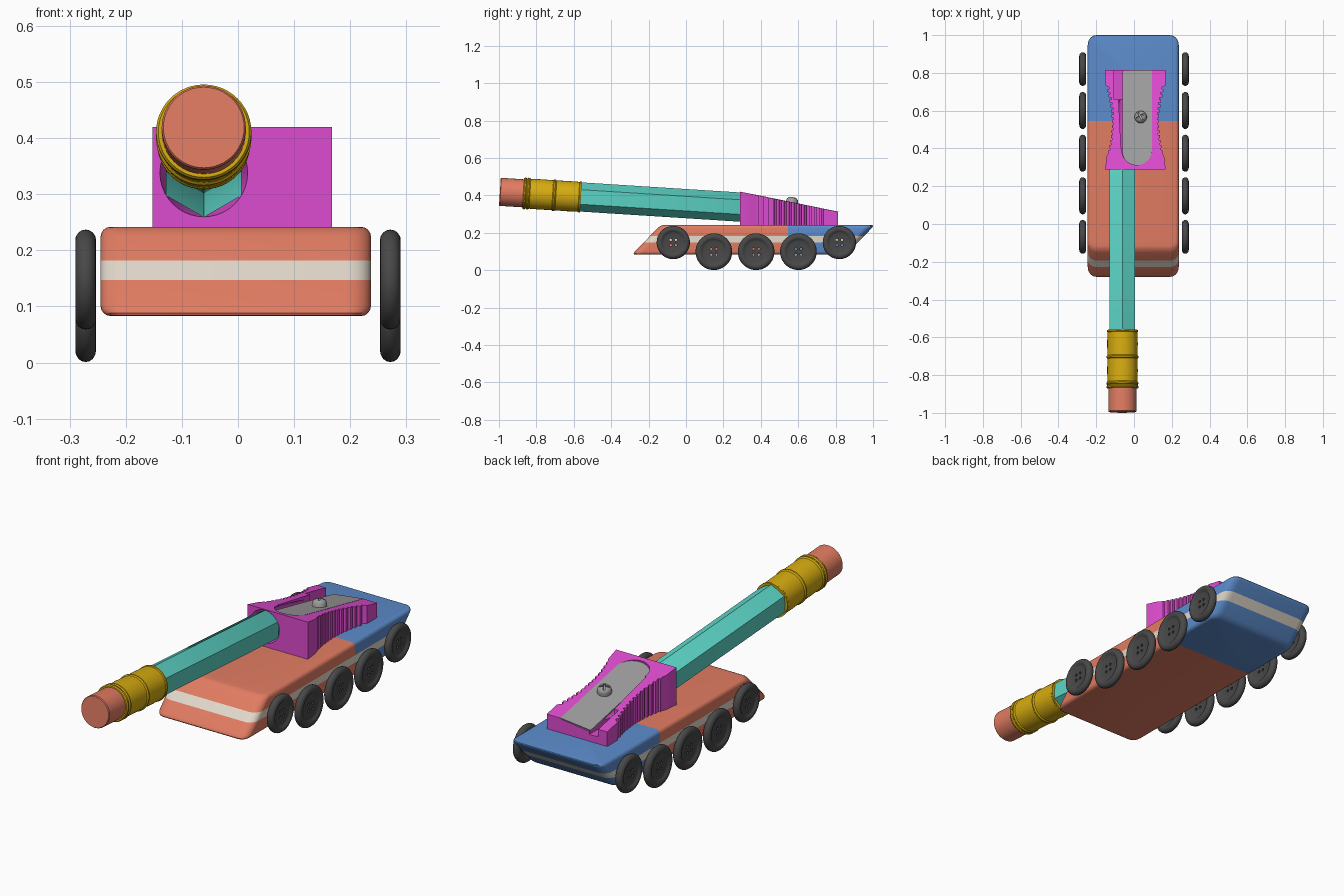
import bpy, bmesh, math
from mathutils import Matrix, Vector

if "Cube" in bpy.data.objects:
    bpy.data.objects.remove(bpy.data.objects["Cube"])

T, R = Matrix.Translation, Matrix.Rotation


def material(name, r, g, b):
    lin = lambda c: (c / 255 / 12.92) if c < 11 else ((c / 255 + 0.055) / 1.055) ** 2.4
    m = bpy.data.materials.new(name)
    m.diffuse_color = (lin(r), lin(g), lin(b), 1)
    m.use_nodes = True
    m.node_tree.nodes["Principled BSDF"].inputs["Base Color"].default_value = m.diffuse_color
    return m


ORANGE = material("coral rubber", 226, 124, 98)
BLUE = material("blue rubber", 92, 140, 204)
CREAM = material("cream stripe", 226, 217, 203)
TEAL = material("teal paint", 92, 212, 198)
GOLD = material("gold metal", 214, 172, 16)
PINK = material("magenta plastic", 222, 76, 208)
STEEL = material("grey steel", 158, 158, 158)
DARK = material("charcoal plastic", 72, 72, 72)


def finish(name, bm, mats, matrix=Matrix()):
    bmesh.ops.recalc_face_normals(bm, faces=bm.faces)
    me = bpy.data.meshes.new(name)
    bm.to_mesh(me)
    bm.free()
    for m in mats:
        me.materials.append(m)
    ob = bpy.data.objects.new(name, me)
    ob.matrix_world = matrix
    bpy.context.collection.objects.link(ob)
    return ob


def lathe(name, profile, mat, matrix=Matrix(), steps=48, phase=0.0):
    """Spin (radius, height) points about local Z."""
    bm = bmesh.new()
    rings = []
    for r, h in profile:
        ring = []
        for i in range(steps):
            a = phase + math.tau * i / steps
            ring.append(bm.verts.new((r * math.cos(a), r * math.sin(a), h)))
        rings.append(ring)
    for a, b in zip(rings, rings[1:]):
        for i in range(steps):
            j = (i + 1) % steps
            bm.faces.new((a[i], a[j], b[j], b[i]))
    bmesh.ops.remove_doubles(bm, verts=bm.verts, dist=1e-5)
    return finish(name, bm, [mat] if mat else [], matrix)


def prism(name, pts, z0, z1, mat, matrix=Matrix()):
    """Extrude an outline from z0 to z1; z1 may be a function of y."""
    top = z1 if callable(z1) else lambda y: z1
    bm = bmesh.new()
    lo = [bm.verts.new((x, y, z0)) for x, y in pts]
    hi = [bm.verts.new((x, y, top(y))) for x, y in pts]
    bm.faces.new(lo)
    bm.faces.new(hi)
    for i in range(len(pts)):
        j = (i + 1) % len(pts)
        bm.faces.new((lo[i], lo[j], hi[j], hi[i]))
    return finish(name, bm, [mat] if mat else [], matrix)


def rect(x0, x1, y0, y1):
    return [(x0, y0), (x1, y0), (x1, y1), (x0, y1)]


def cut(ob, cutters):
    """Subtract the cutters, bake the result and remove them."""
    for c in cutters:
        c.hide_render = True
        mod = ob.modifiers.new("cut", 'BOOLEAN')
        mod.operation, mod.solver, mod.object = 'DIFFERENCE', 'EXACT', c
    bpy.context.view_layer.update()
    dg = bpy.context.evaluated_depsgraph_get()
    me = bpy.data.meshes.new_from_object(ob.evaluated_get(dg))
    ob.modifiers.clear()
    ob.data = me
    for c in cutters:
        bpy.data.objects.remove(c)


# Eraser body: bevelled block, sheared to slanted ends, cut for stripe and colour split
Z0, Z1, SHEAR = 0.083, 0.242, 0.155
bm = bmesh.new()
bmesh.ops.create_cube(bm, size=1)
for v in bm.verts:
    v.co = Vector((v.co.x * 0.482 - 0.004, v.co.y * 1.145 + 0.2825, v.co.z * (Z1 - Z0) + (Z0 + Z1) / 2))
upright = [e for e in bm.edges if abs(e.verts[0].co.z - e.verts[1].co.z) > 0.1]
bmesh.ops.bevel(bm, geom=upright, offset=0.045, segments=6, profile=0.5, affect='EDGES')
rims = [e for e in bm.edges if abs(e.verts[0].co.z - e.verts[1].co.z) < 1e-4]
bmesh.ops.bevel(bm, geom=rims, offset=0.018, segments=4, profile=0.5, affect='EDGES')
for v in bm.verts:
    v.co.y += SHEAR * (v.co.z - Z0) / (Z1 - Z0)
for co, no in (((0, 0, 0.147), (0, 0, 1)), ((0, 0, 0.182), (0, 0, 1)), ((0, 0.545, 0), (0, 1, 0))):
    bmesh.ops.bisect_plane(bm, geom=bm.verts[:] + bm.edges[:] + bm.faces[:], plane_co=co, plane_no=no)
for f in bm.faces:
    c = f.calc_center_median()
    f.material_index = 2 if 0.147 < c.z < 0.182 else (1 if c.y > 0.545 else 0)
finish("eraser_body", bm, [ORANGE, BLUE, CREAM])

# Button wheels: dished discs with four thread holes
half = [(0, 0.009), (0.58, 0.009), (0.64, 0.011), (0.70, 0.016), (0.78, 0.0185),
        (0.86, 0.0175), (0.94, 0.013), (0.985, 0.007)]
for size, rad, hubs in (("large", 0.098, [(0.149, 0.099), (0.375, 0.099), (0.601, 0.099)]),
                        ("small", 0.089, [(-0.068, 0.148), (0.820, 0.148)])):
    prof = [(r * rad, -h) for r, h in half] + [(rad, 0)] + [(r * rad, h) for r, h in reversed(half)]
    base = lathe("button_wheel", prof, DARK)
    hole = [(0, -0.03), (0.0065, -0.03), (0.0065, 0.03), (0, 0.03)]
    cut(base, [lathe("hole", hole, None, T((sx * 0.014, sy * 0.014, 0)), 12)
               for sx in (-1, 1) for sy in (-1, 1)])
    for i, (y, z) in enumerate(hubs):
        for side, s in (("left", -1), ("right", 1)):
            w = bpy.data.objects.new(f"{size}_wheel_{side}_{i + 1}", base.data)
            w.matrix_world = T((s * 0.2715, y, z)) @ R(math.pi / 2, 4, 'Y')
            bpy.context.collection.objects.link(w)
    bpy.data.objects.remove(base)

# Pencil barrel of the gun: eraser tip, ferrule, hexagonal shaft along one tilted axis
AXIS = T((-0.061, -0.995, 0.419)) @ R(-math.pi / 2 - math.atan(0.0635), 4, 'X')
lathe("pencil_eraser", [(0, 0), (0.072, 0), (0.075, 0.004), (0.075, 0.14), (0, 0.14)], ORANGE, AXIS)
lathe("pencil_ferrule",
      [(0.07, 0.125), (0.081, 0.125), (0.085, 0.130), (0.085, 0.136), (0.081, 0.141),
       (0.081, 0.144), (0.085, 0.149), (0.085, 0.155), (0.080, 0.161), (0.081, 0.22),
       (0.080, 0.282), (0.085, 0.287), (0.085, 0.294), (0.080, 0.300), (0.081, 0.36),
       (0.080, 0.422), (0.083, 0.426), (0.083, 0.434), (0.07, 0.434)], GOLD, AXIS)
lathe("pencil_shaft", [(0, 0.42), (0.078, 0.42), (0.078, 1.295), (0.045, 1.345), (0, 1.38)],
      TEAL, AXIS, 6, math.pi / 2)

# Sharpener turret: waisted wedge with ribbed grips
FRONT, BACK, MID = 0.289, 0.814, 0.0075
SLOPE = 0.108 / (BACK - FRONT)


def half_width(y):
    return min(0.16, 0.125 + 0.035 * ((y - 0.54) / 0.205) ** 2)


edge = [(0.16, FRONT), (half_width(0.36), 0.36)]
TEETH = 13
pitch = 0.35 / TEETH
for i in range(TEETH):
    y = 0.375 + i * pitch
    w = half_width(y + pitch / 2)
    edge += [(w, y), (w, y + pitch * 0.55), (w - 0.009, y + pitch * 0.6), (w - 0.009, y + pitch * 0.95)]
edge += [(0.16, 0.735), (0.16, BACK)]
outline = [(MID + w, y) for w, y in edge] + [(MID - w, y) for w, y in reversed(edge)]
sharpener = prism("sharpener_turret", outline, Z1, lambda y: 0.42 - SLOPE * (y - FRONT), PINK)

# Blade lies in a slanted recess, rolled down toward the left
BED = T((0.095, FRONT, 0.42)) @ R(-math.atan(SLOPE), 4, 'X') @ R(math.radians(-7), 4, 'Y')


def blade_outline(end):
    arc = [(-0.079 + 0.079 * math.cos(a), 0.103 + 0.079 * math.sin(a))
           for a in (math.pi + math.pi * i / 16 for i in range(17))]
    return arc + [(0, end), (-0.158, end)]


cut(sharpener, [
    prism("bed_cutter", blade_outline(0.60), -0.004, 0.15, None, BED),
    prism("notch_cutter", rect(-0.105, -0.058, 0.66, 0.85), 0.275, 0.5, None),
    prism("slot_cutter", [(-0.069, 0.40), (-0.058, 0.40), (-0.058, 0.67), (-0.082, 0.67)], 0.305, 0.5, None),
    lathe("hole_cutter", [(0, 1.26), (0.0825, 1.26), (0.012, 1.70), (0, 1.70)], None, AXIS, 40),
])
prism("sharpener_blade", blade_outline(0.536), -0.006, 0.001, STEEL, BED)

# Screw with a cross slot
SEAT = BED @ T((-0.059, 0.283, 0))
screw = lathe("blade_screw", [(0, -0.01), (0.032, -0.01), (0.032, 0.016), (0.029, 0.024),
                              (0.022, 0.031), (0.012, 0.035), (0, 0.036)], STEEL, SEAT, 32)
cut(screw, [prism("slot", rect(-0.022, 0.022, -0.004, 0.004), 0.022, 0.06, None, SEAT @ R(a, 4, 'Z'))
            for a in (0.5, 0.5 + math.pi / 2)])

# Smooth shading with crisp edges
for ob in bpy.context.collection.objects:
    ob.select_set(True)
    bpy.context.view_layer.objects.active = ob
bpy.ops.object.shade_smooth_by_angle(angle=math.radians(35))
